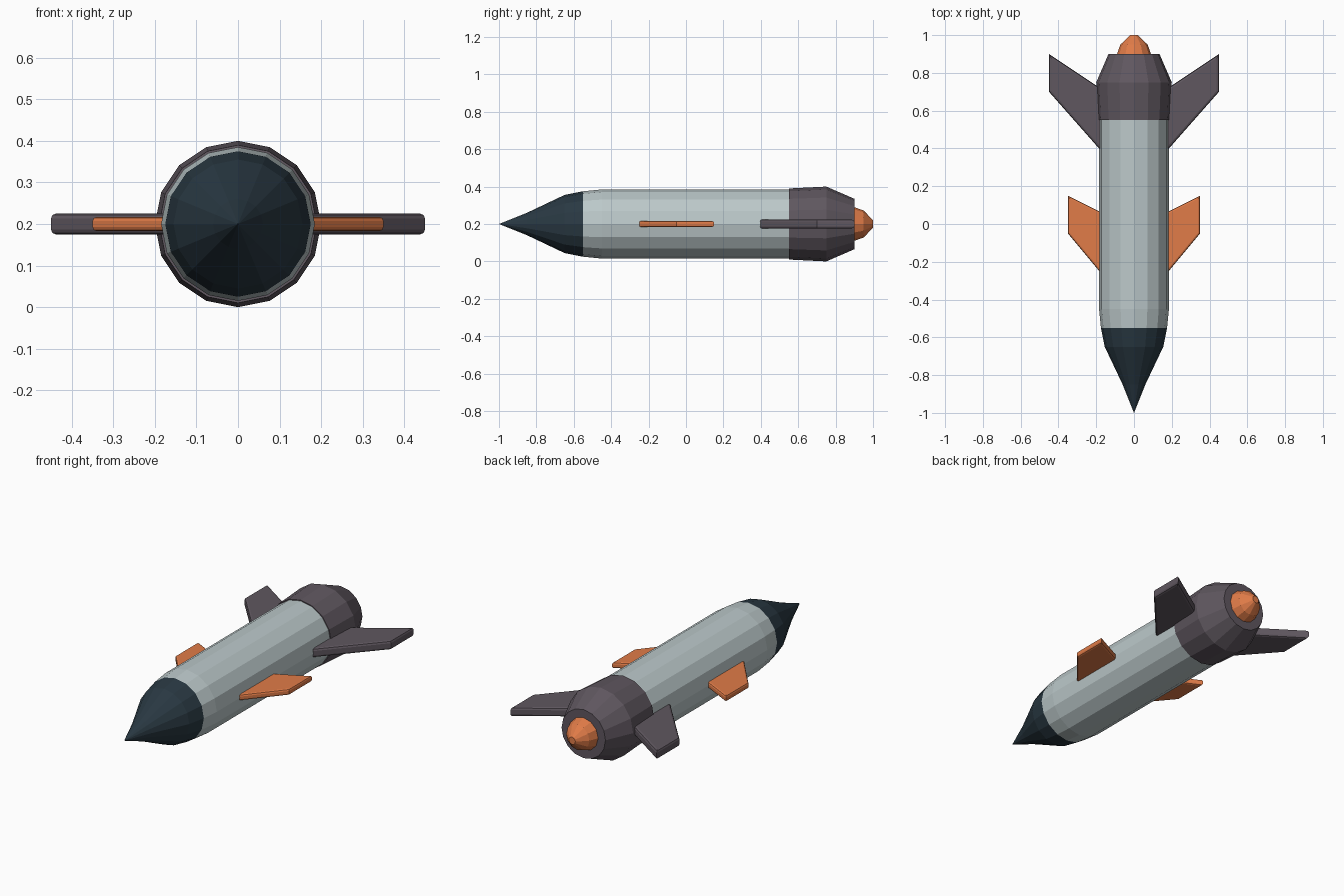
import bpy, bmesh, math
from mathutils import Vector

if "Cube" in bpy.data.objects:
    bpy.data.objects.remove(bpy.data.objects["Cube"])

AXIS_Z = 0.2


def material(name, rgb):
    m = bpy.data.materials.new(name)
    m.diffuse_color = (*rgb, 1)
    m.use_nodes = True
    m.node_tree.nodes["Principled BSDF"].inputs["Base Color"].default_value = m.diffuse_color
    return m


def add_object(name, bm, mat):
    bmesh.ops.recalc_face_normals(bm, faces=bm.faces)
    mesh = bpy.data.meshes.new(name)
    bm.to_mesh(mesh)
    bm.free()
    mesh.materials.append(mat)
    ob = bpy.data.objects.new(name, mesh)
    ob.location.z = AXIS_Z
    bpy.context.collection.objects.link(ob)
    return ob


def revolve(name, profile, sides, mat):
    """Spin (y, radius) points around the long axis."""
    bm = bmesh.new()
    vs = [bm.verts.new((0, y, r)) for y, r in profile]
    edges = [bm.edges.new(p) for p in zip(vs, vs[1:])]
    bmesh.ops.spin(bm, geom=vs + edges, cent=(0, 0, 0), axis=(0, 1, 0),
                   angle=2 * math.pi, steps=sides)
    bmesh.ops.remove_doubles(bm, verts=bm.verts, dist=1e-4)
    return add_object(name, bm, mat)


def fin_pair(name, outline, thick, bevel, mat):
    """Extrude an (x, y) outline, round its rims and mirror it."""
    bm = bmesh.new()
    face = bm.faces.new([bm.verts.new((x, y, -thick / 2)) for x, y in outline])
    ext = bmesh.ops.extrude_face_region(bm, geom=[face])
    top = [v for v in ext["geom"] if isinstance(v, bmesh.types.BMVert)]
    bmesh.ops.translate(bm, verts=top, vec=Vector((0, 0, thick)))
    bmesh.ops.recalc_face_normals(bm, faces=bm.faces)
    rims = [e for e in bm.edges if abs(e.verts[0].co.z - e.verts[1].co.z) < 1e-5]
    bmesh.ops.bevel(bm, geom=rims, offset=bevel, segments=2, profile=0.5,
                    affect='EDGES')
    ob = add_object(name, bm, mat)
    mir = ob.modifiers.new("mirror", 'MIRROR')
    mir.use_axis = (True, False, False)
    return ob


dark = material("dark_blue", (0.022, 0.040, 0.055))
light = material("light_grey", (0.50, 0.58, 0.59))
grey = material("purple_grey", (0.115, 0.095, 0.115))
orange = material("orange", (0.75, 0.20, 0.065))

# Fuselage
revolve("nose_cone", [(-1, 0), (-0.85, 0.06), (-0.65, 0.155), (-0.55, 0.175)], 16, dark)
revolve("body_tube", [(-0.55, 0.175), (-0.45, 0.185), (0.56, 0.185)], 16, light)
revolve("tail_section", [(0.55, 0.18), (0.55, 0.19), (0.75, 0.2), (0.9, 0.135), (0.9, 0)], 16, grey)
revolve("nozzle", [(0.88, 0.09), (0.9, 0.09), (0.95, 0.072), (1.0, 0.02), (1.0, 0)], 12, orange)

# Fins, rooted slightly inside the body
fin_pair("front_fins", [(0.15, -0.29), (0.35, -0.05), (0.35, 0.15), (0.15, 0.05)],
         0.034, 0.01, orange)
fin_pair("tail_fins", [(0.15, 0.36), (0.45, 0.70), (0.45, 0.90), (0.15, 0.70)],
         0.05, 0.012, grey)
